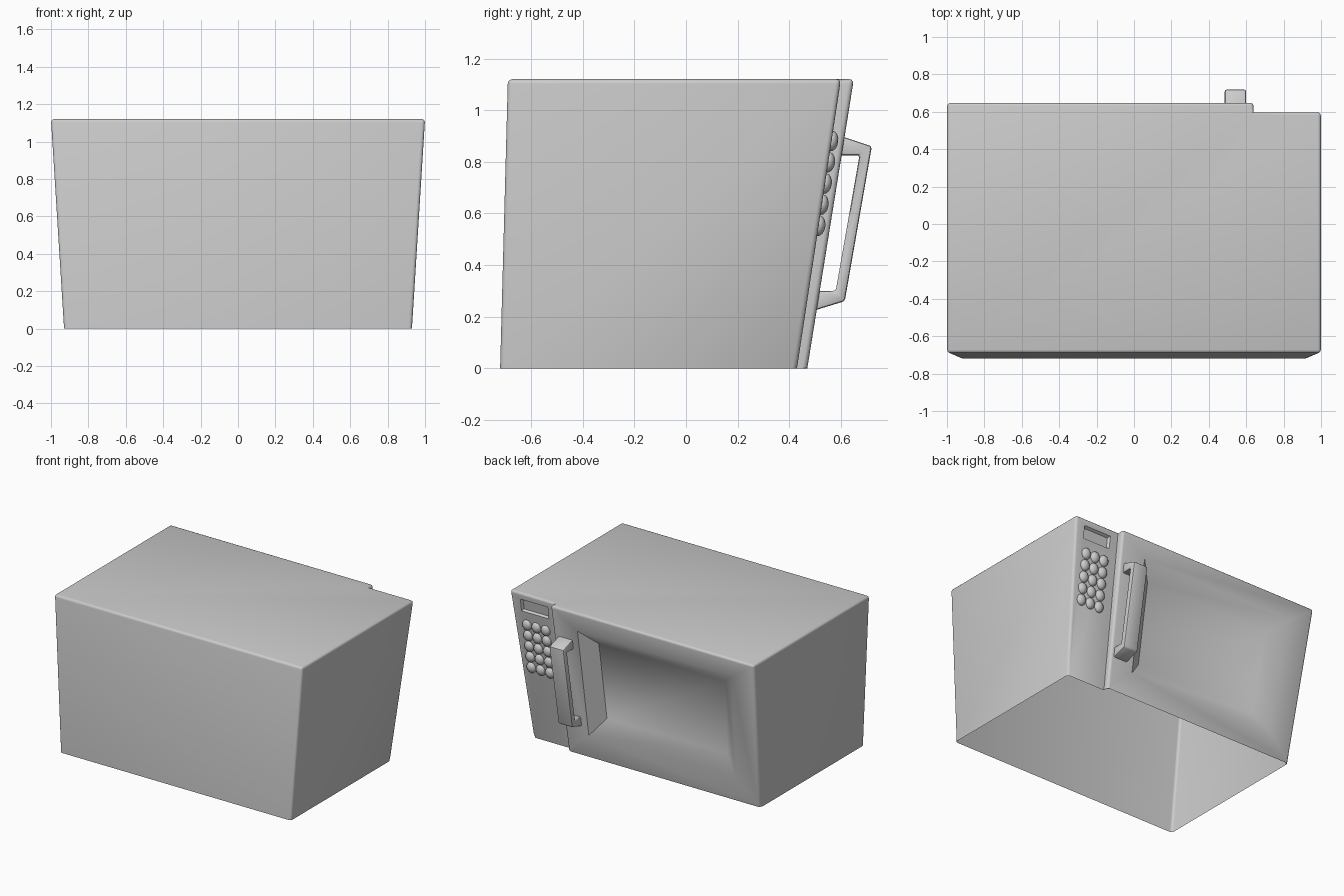
import bpy, bmesh, math
from mathutils import Vector, Matrix

if "Cube" in bpy.data.objects:
    bpy.data.objects.remove(bpy.data.objects["Cube"])

H = 1.12


def door_y(z):
    return 0.47 + 0.161 * z


def panel_y(z):
    return 0.43 + 0.152 * z


def finish(bm, name, angle=35):
    bmesh.ops.recalc_face_normals(bm, faces=bm.faces)
    me = bpy.data.meshes.new(name)
    bm.to_mesh(me)
    bm.free()
    ob = bpy.data.objects.new(name, me)
    bpy.context.collection.objects.link(ob)
    bpy.ops.object.select_all(action='DESELECT')
    ob.select_set(True)
    bpy.context.view_layer.objects.active = ob
    bpy.ops.object.shade_smooth_by_angle(angle=math.radians(angle))
    return ob


def recess(bm, corners, outer, inner):
    """Fill a four-sided face with a frame, sloping walls and a sunken pane."""
    rings = [corners] + [[bm.verts.new(p) for p in ring] for ring in (outer, inner)]
    for a, b in zip(rings, rings[1:]):
        for i in range(4):
            j = (i + 1) % 4
            bm.faces.new((a[i], a[j], b[j], b[i]))
    bm.faces.new(rings[-1])


def on(surface, pts, depth=0.0):
    return [(x, surface(z) - depth, z) for x, z in pts]


# Casing: tapered shell, open underneath, with the door stepped forward
low = [(0.93, -0.72), (0.93, 0.43), (0.62, 0.43), (0.62, 0.47), (-0.93, 0.47), (-0.93, -0.72)]
top = [(1.0, -0.69), (1.0, 0.60), (0.64, 0.60), (0.64, 0.65), (-1.0, 0.65), (-1.0, -0.69)]
bm = bmesh.new()
lo = [bm.verts.new((x, y, 0)) for x, y in low]
hi = [bm.verts.new((x, y, H)) for x, y in top]
bm.faces.new(hi)
for i in (0, 2, 4, 5):
    j = (i + 1) % 6
    bm.faces.new((lo[i], lo[j], hi[j], hi[i]))

# Door window
recess(bm, [lo[3], lo[4], hi[4], hi[3]],
       on(door_y, [(0.435, 0.17), (-0.75, 0.17), (-0.81, 0.98), (0.435, 0.98)]),
       on(door_y, [(0.33, 0.30), (-0.64, 0.30), (-0.69, 0.88), (0.33, 0.88)], 0.08))
# Display on the control panel
recess(bm, [lo[1], lo[2], hi[2], hi[1]],
       on(panel_y, [(0.92, 0.98), (0.70, 0.98), (0.70, 1.07), (0.92, 1.07)]),
       on(panel_y, [(0.91, 0.99), (0.71, 0.99), (0.71, 1.06), (0.91, 1.06)], 0.018))

# Rounded outer edges
edges = [bm.edges.get((hi[i], hi[(i + 1) % 6])) for i in range(6)]
edges += [bm.edges.get((lo[i], hi[i])) for i in (0, 1, 3, 4, 5)]
bmesh.ops.recalc_face_normals(bm, faces=bm.faces)
bmesh.ops.bevel(bm, geom=edges, offset=0.018, segments=3, profile=0.5,
                affect='EDGES', clamp_overlap=True)
finish(bm, "casing_and_door")

# Door handle: bracket profile extruded sideways
profile = [(0.60, 0.90), (0.72, 0.86), (0.615, 0.26), (0.50, 0.225),
           (0.51, 0.30), (0.58, 0.30), (0.672, 0.825), (0.59, 0.825)]
bm = bmesh.new()
face = bm.faces.new([bm.verts.new((0.485, y, z)) for y, z in profile])
ext = bmesh.ops.extrude_face_region(bm, geom=[face])
bmesh.ops.translate(bm, vec=(0.115, 0, 0),
                    verts=[v for v in ext['geom'] if isinstance(v, bmesh.types.BMVert)])
bmesh.ops.recalc_face_normals(bm, faces=bm.faces)
bmesh.ops.bevel(bm, geom=list(bm.edges), offset=0.01, segments=2, profile=0.5, affect='EDGES')
finish(bm, "door_handle")

# Keypad: rows of domed buttons lying on the sloped panel
bm = bmesh.new()
tilt = Matrix.Rotation(-math.atan(0.152), 4, 'X')
for row in range(5):
    for col in range(3):
        z = 0.88 - row * 0.082
        m = (Matrix.Translation((0.885 - col * 0.075, panel_y(z), z)) @ tilt
             @ Matrix.Diagonal((0.036, 0.026, 0.040, 1)))
        bmesh.ops.create_uvsphere(bm, u_segments=12, v_segments=8, radius=1, matrix=m)
finish(bm, "keypad_buttons", 60)
